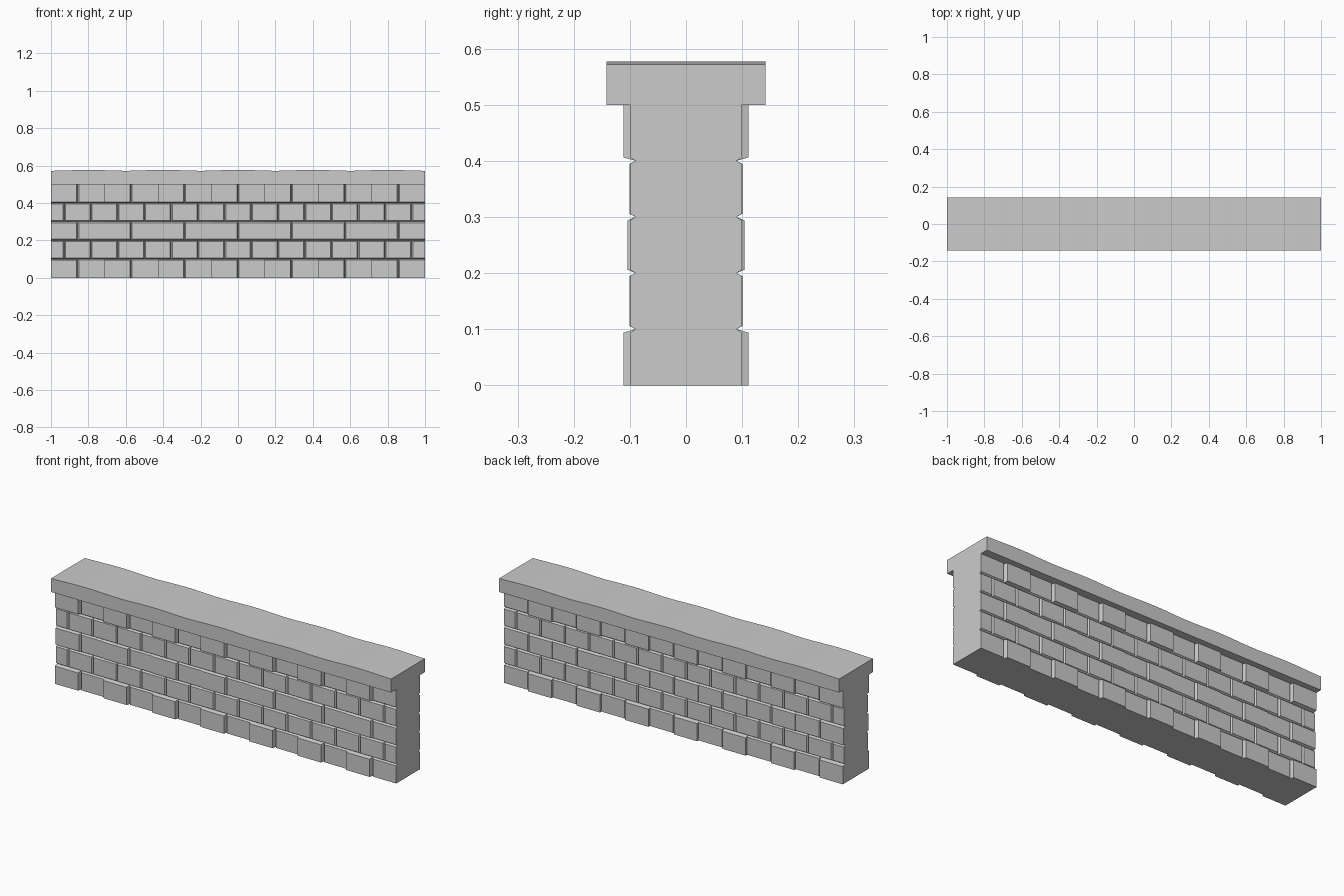
import bpy, bmesh, math

if "Cube" in bpy.data.objects:
    bpy.data.objects.remove(bpy.data.objects["Cube"])

stone = bpy.data.materials.new("grey stone")
stone.diffuse_color = (0.6, 0.6, 0.6, 1)
stone.use_nodes = True
stone.node_tree.nodes["Principled BSDF"].inputs["Base Color"].default_value = stone.diffuse_color

P = 2 / 7          # length of one repeating wall bay
ROW = 0.1          # course height
CORE = 0.09        # half thickness at the bottom of the joints
G = 0.006          # half width of a joint


def finish(bm, name):
    bmesh.ops.recalc_face_normals(bm, faces=bm.faces)
    me = bpy.data.meshes.new(name)
    bm.to_mesh(me)
    bm.free()
    me.materials.append(stone)
    ob = bpy.data.objects.new(name, me)
    bpy.context.collection.objects.link(ob)
    return ob


def prism(bm, points, axis_pairs):
    # closed six-sided block from a base quad and a front quad
    v = [bm.verts.new(p) for p in points + axis_pairs]
    bm.faces.new(v[:4])
    bm.faces.new(v[4:])
    for i in range(4):
        j = (i + 1) % 4
        bm.faces.new((v[i], v[j], v[4 + j], v[4 + i]))


def brick(bm, side, x0, x1, row, depth, left, right):
    # sides next to a joint slope inwards, the others stay square
    z0, z1 = row * ROW, (row + 1) * ROW
    a, b = x0 + G * left, x1 - G * right
    c, d = z0 + G * (row > 0), z1 - G * (row < 4)
    yb, yf = side * CORE, side * depth
    prism(bm,
          [(x0, yb, z0), (x1, yb, z0), (x1, yb, z1), (x0, yb, z1)],
          [(a, yf, c), (b, yf, c), (b, yf, d), (a, yf, d)])


# wall core
bm = bmesh.new()
bmesh.ops.create_cube(bm, size=1)
for v in bm.verts:
    v.co = (v.co.x * 2, v.co.y * 2 * CORE, (v.co.z + 0.5) * 0.5)
finish(bm, "wall_core")

# pieces in one bay: start, end, depth, joint on left, joint on right
outer = [(0, 0.5, 0.111, 0, 1), (0.5, 1, 0.099, 1, 0)]
middle = [(0, 0.5, 0.104, 0, 1), (0.5, 1, 0.1, 1, 0)]
short = [(0, 0.25, 0.1, 0, 1), (0.25, 0.75, 0.101, 1, 1), (0.75, 1, 0.1, 1, 0)]

# brick courses on both faces
for row, pieces in enumerate([outer, short, middle, short, outer]):
    bm = bmesh.new()
    for side in (-1, 1):
        for k in range(7):
            x = -1 + k * P
            for s, e, depth, left, right in pieces:
                brick(bm, side, x + s * P, x + e * P, row, depth, left, right)
    finish(bm, f"brick_course_{row + 1}")

# coping with a gently wavy top
bm = bmesh.new()
N = 60
rings = []
for i in range(N + 1):
    x = -1 + 2 * i / N
    z = 0.5745 - 0.0025 * math.cos(5 * math.pi * (x + 1))
    rings.append([bm.verts.new(p) for p in
                  ((x, -0.142, 0.5), (x, 0.142, 0.5), (x, 0.142, z), (x, -0.142, z))])
for r, s in zip(rings, rings[1:]):
    for i in range(4):
        j = (i + 1) % 4
        bm.faces.new((r[i], r[j], s[j], s[i]))
bm.faces.new(rings[0])
bm.faces.new(rings[-1])
finish(bm, "coping")
